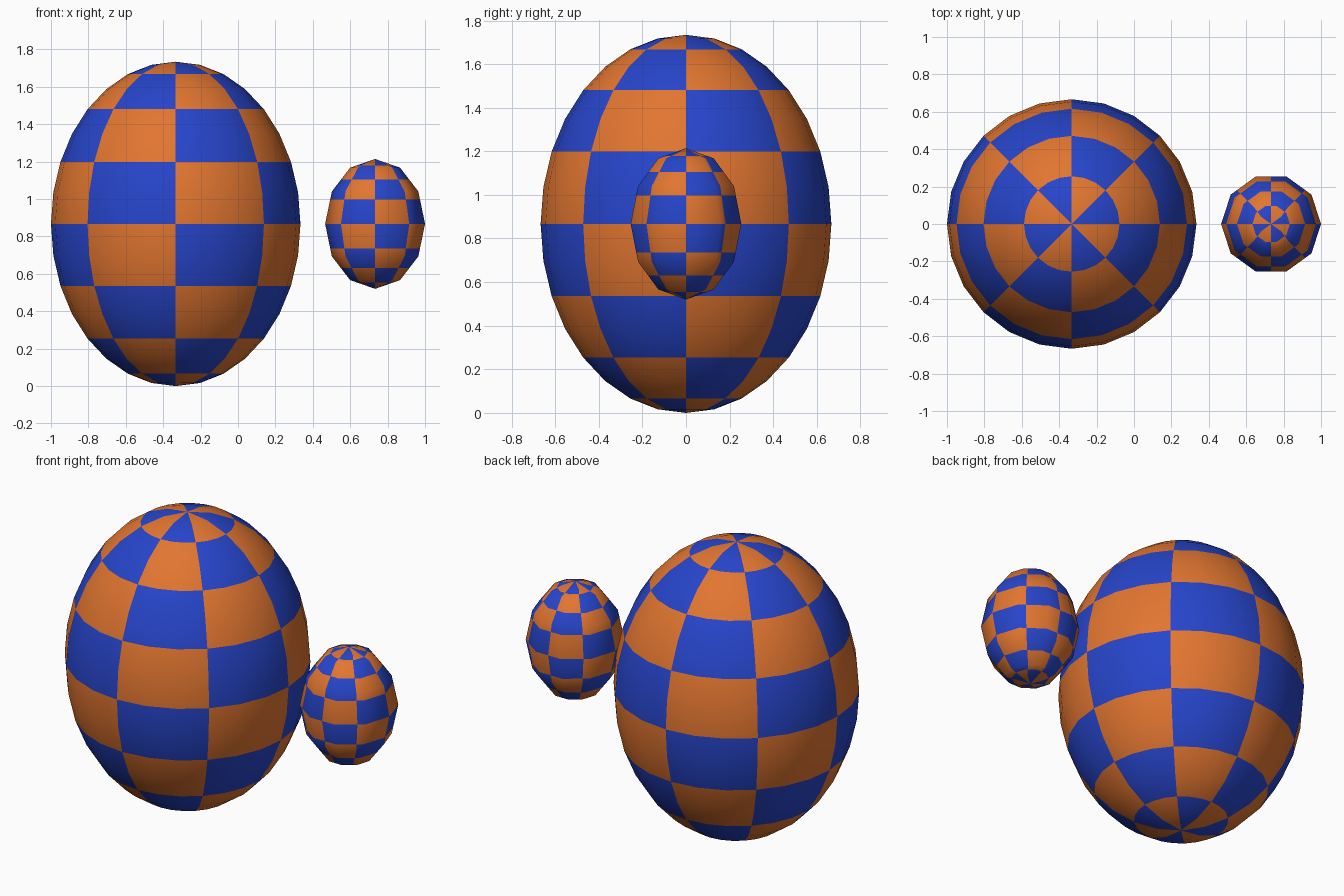
import bpy, bmesh
from math import sin, cos, pi, floor
from mathutils import Vector

default = bpy.data.objects.get("Cube")
if default:
    bpy.data.objects.remove(default, do_unlink=True)

CHECKS = 8          # checks around, and from pole to pole
STRETCH = 1.3       # egg height over width
MID_Z = 0.867


def material(name, rgb):
    mat = bpy.data.materials.new(name)
    mat.use_nodes = True
    colour = (*rgb, 1)
    mat.diffuse_color = colour
    mat.node_tree.nodes["Principled BSDF"].inputs["Base Color"].default_value = colour
    return mat


MATERIALS = [material("orange", (0.76, 0.18, 0.03)), material("blue", (0.02, 0.06, 0.6))]


def egg(name, x, radius, segments, rings):
    """Faceted ellipsoid, unrolled flat to cut the checks, then wrapped up."""
    def corner(i, j):
        lon, lat = 2 * pi * i / segments, pi * j / rings - pi / 2
        return Vector((cos(lat) * cos(lon), cos(lat) * sin(lon), STRETCH * sin(lat))) * radius

    def wrap(p):
        u, v = p.x * segments, p.y * rings
        i = min(max(floor(u), 0), segments - 1)
        j = min(max(floor(v), 0), rings - 1)
        s, t = u - i, v - j
        # pole triangles have their tip at the middle of the segment
        to_pole = t if j == rings - 1 else 1 - t if j == 0 else 0
        if to_pole > 0.9999:
            s = 0.5
        elif to_pole:
            s = (s - to_pole / 2) / (1 - to_pole)
        low = corner(i, j).lerp(corner(i + 1, j), s)
        high = corner(i, j + 1).lerp(corner(i + 1, j + 1), s)
        return low.lerp(high, t)

    # unrolled facets
    bm = bmesh.new()
    for i in range(segments):
        for j in range(rings):
            if j == 0:
                pts = [(i + 0.5, 0), (i + 1, 1), (i, 1)]
            elif j == rings - 1:
                pts = [(i, j), (i + 1, j), (i + 0.5, rings)]
            else:
                pts = [(i, j), (i + 1, j), (i + 1, j + 1), (i, j + 1)]
            bm.faces.new([bm.verts.new((a / segments, b / rings, 0)) for a, b in pts])

    # cut along the check borders
    for k in range(1, CHECKS):
        for axis in (Vector((1, 0, 0)), Vector((0, 1, 0))):
            bmesh.ops.bisect_plane(bm, geom=bm.verts[:] + bm.edges[:] + bm.faces[:],
                                   dist=1e-5, plane_co=axis * k / CHECKS, plane_no=axis)

    # alternate the two colours
    for f in bm.faces:
        c = f.calc_center_median() * CHECKS
        f.material_index = (floor(c.x) + floor(c.y)) % 2
        f.smooth = True
    for v in bm.verts:
        v.co = wrap(v.co)
    bmesh.ops.remove_doubles(bm, verts=bm.verts[:], dist=1e-4)
    bmesh.ops.recalc_face_normals(bm, faces=bm.faces[:])

    mesh = bpy.data.meshes.new(name)
    bm.to_mesh(mesh)
    bm.free()
    for mat in MATERIALS:
        mesh.materials.append(mat)
    obj = bpy.data.objects.new(name, mesh)
    obj.location = (x, 0, MID_Z)
    bpy.context.collection.objects.link(obj)
    return obj


egg("large_egg", -0.333, 0.667, 24, 16)
egg("small_egg", 0.733, 0.267, 10, 6)
